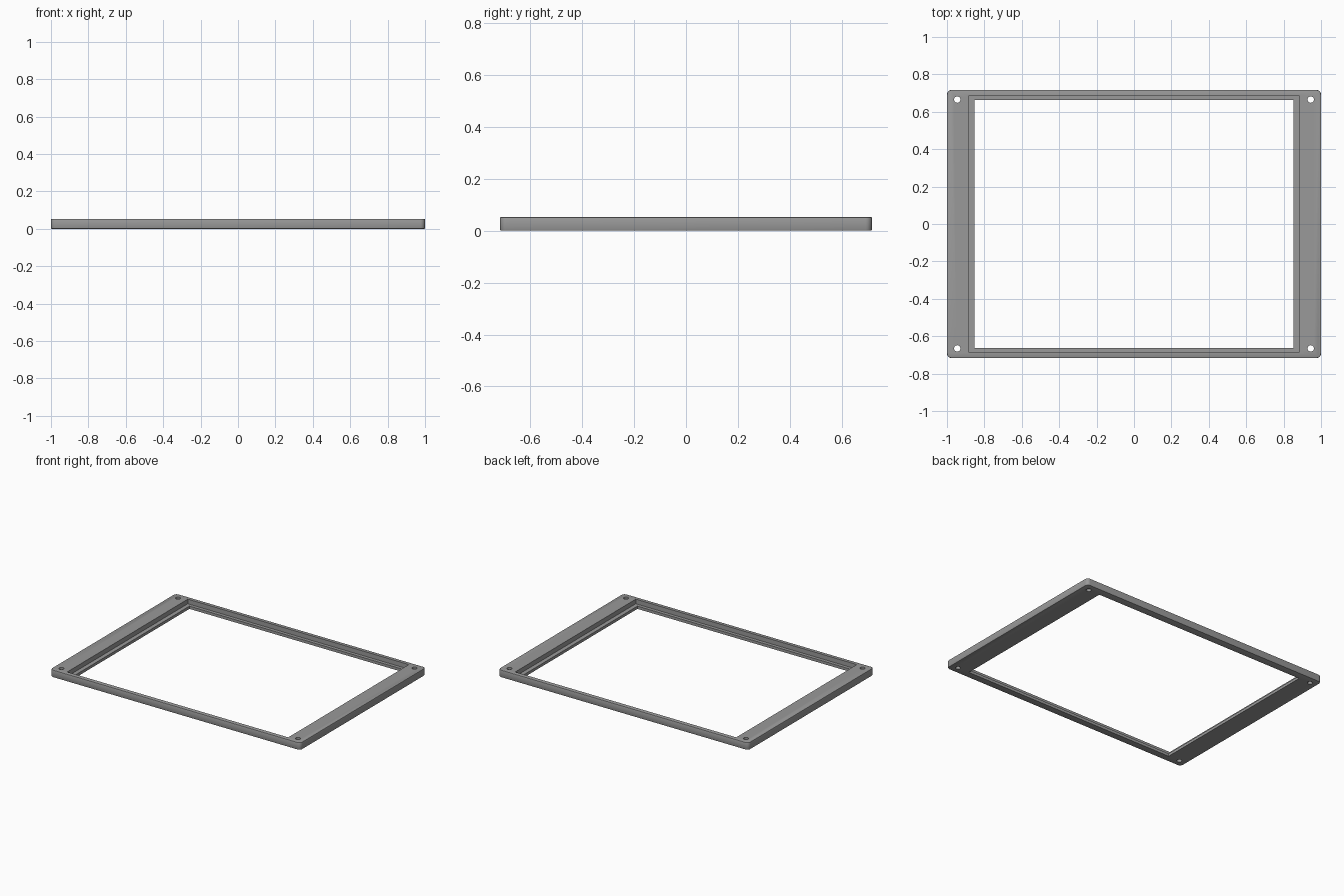
import bpy, bmesh

if "Cube" in bpy.data.objects:
    bpy.data.objects.remove(bpy.data.objects["Cube"])

H = 0.053          # frame height
LEDGE = 0.02       # height of the inner ledge

grey = bpy.data.materials.new("mid grey")
grey.diffuse_color = (0.32, 0.32, 0.32, 1)
grey.use_nodes = True
grey.node_tree.nodes["Principled BSDF"].inputs["Base Color"].default_value = grey.diffuse_color


def block(name, hx, hy, z0, z1, corner=0.0, rim=0.0):
    """Box with rounded vertical corners and softened top and bottom rims."""
    bm = bmesh.new()
    bmesh.ops.create_cube(bm, size=1)
    for v in bm.verts:
        v.co = (v.co.x * 2 * hx, v.co.y * 2 * hy, z0 if v.co.z < 0 else z1)
    if corner:
        upright = [e for e in bm.edges if abs(e.verts[0].co.z - e.verts[1].co.z) > 1e-4]
        bmesh.ops.bevel(bm, geom=upright, offset=corner, segments=6,
                        affect='EDGES', profile=0.5)
    if rim:
        flat = [e for e in bm.edges if abs(e.verts[0].co.z - e.verts[1].co.z) < 1e-4]
        bmesh.ops.bevel(bm, geom=flat, offset=rim, segments=2,
                        affect='EDGES', profile=0.5)
    me = bpy.data.meshes.new(name)
    bm.to_mesh(me)
    bm.free()
    me.materials.append(grey)
    ob = bpy.data.objects.new(name, me)
    bpy.context.collection.objects.link(ob)
    return ob


def cut(target, cutter):
    mod = target.modifiers.new(cutter.name, 'BOOLEAN')
    mod.operation = 'DIFFERENCE'
    mod.solver = 'EXACT'
    mod.object = cutter
    cutter.hide_render = True
    cutter.hide_set(True)


# Outer body, wider at the left and right rails
frame = block("frame", 1.0, 0.717, 0, H, corner=0.025, rim=0.005)

# Through opening and the wider recess that leaves a ledge
cut(frame, block("opening_cutter", 0.853, 0.664, -0.1, 0.2))
cut(frame, block("recess_cutter", 0.883, 0.688, LEDGE, 0.2))

# Screw holes in the four corners
for sx in (-1, 1):
    for sy in (-1, 1):
        bpy.ops.mesh.primitive_cylinder_add(vertices=24, radius=0.017, depth=0.3,
                                            location=(sx * 0.945, sy * 0.665, 0))
        hole = bpy.context.object
        hole.name = "screw_hole_cutter"
        hole.data.materials.append(grey)
        cut(frame, hole)

# Smooth the rounded corners and holes, keep the other edges crisp
bpy.ops.object.select_all(action='DESELECT')
bpy.context.view_layer.objects.active = frame
frame.select_set(True)
for mod in [m.name for m in frame.modifiers]:
    bpy.ops.object.modifier_apply(modifier=mod)
for ob in list(bpy.data.objects):
    if ob != frame:
        bpy.data.objects.remove(ob, do_unlink=True)
bpy.ops.object.shade_smooth_by_angle(angle=0.6)
